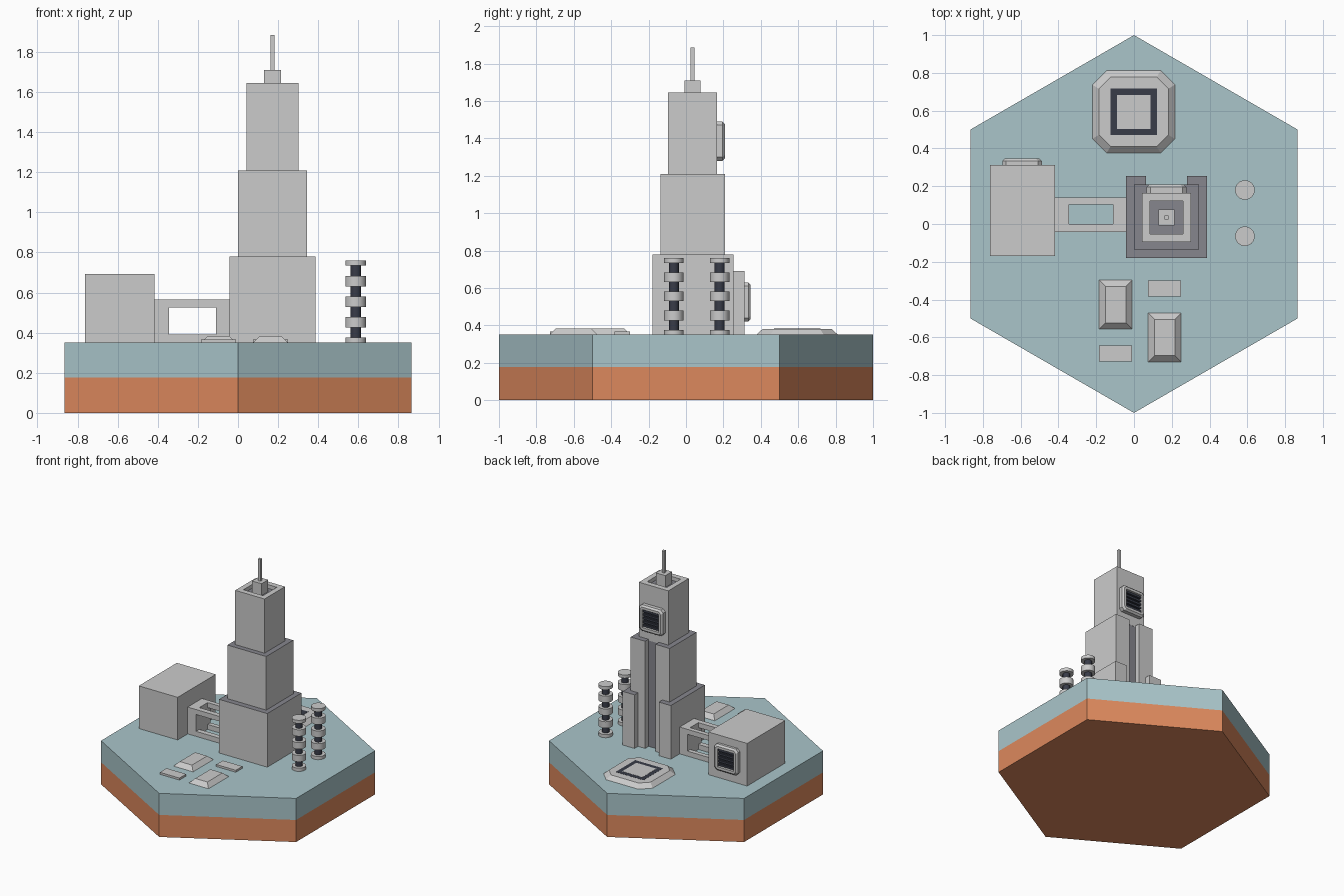
import bpy, bmesh, math

if "Cube" in bpy.data.objects:
    bpy.data.objects.remove(bpy.data.objects["Cube"])


def mat(name, rgb):
    m = bpy.data.materials.new(name)
    m.diffuse_color = (*rgb, 1)
    m.use_nodes = True
    m.node_tree.nodes["Principled BSDF"].inputs["Base Color"].default_value = m.diffuse_color
    return m


SOIL = mat("soil", (0.72, 0.25, 0.11))
GROUND = mat("ground", (0.40, 0.56, 0.59))
DARK = mat("dark", (0.04, 0.045, 0.065))
ROOF = mat("roof_grey", (0.24, 0.24, 0.27))


def loft(name, rings, material=None, smooth=False):
    """Closed solid through rings given as (outline points, z)."""
    bm = bmesh.new()
    loops = [[bm.verts.new((x, y, z)) for x, y in pts] for pts, z in rings]
    n = len(loops[0])
    bm.faces.new(loops[0])
    bm.faces.new(loops[-1])
    for a, b in zip(loops, loops[1:]):
        for i in range(n):
            bm.faces.new((a[i], a[(i + 1) % n], b[(i + 1) % n], b[i]))
    bmesh.ops.recalc_face_normals(bm, faces=bm.faces[:])
    me = bpy.data.meshes.new(name)
    bm.to_mesh(me)
    bm.free()
    ob = bpy.data.objects.new(name, me)
    bpy.context.collection.objects.link(ob)
    if material:
        me.materials.append(material)
    if smooth:
        bpy.ops.object.select_all(action='DESELECT')
        ob.select_set(True)
        bpy.context.view_layer.objects.active = ob
        bpy.ops.object.shade_smooth_by_angle(angle=math.radians(35))
    return ob


def prism(name, pts, z0, z1, material=None, smooth=False):
    return loft(name, [(pts, z0), (pts, z1)], material, smooth)


def rect(x0, x1, y0, y1, i=0):
    return [(x0 + i, y0 + i), (x1 - i, y0 + i), (x1 - i, y1 - i), (x0 + i, y1 - i)]


def box(name, x0, x1, y0, y1, z0, z1, material=None):
    return prism(name, rect(x0, x1, y0, y1), z0, z1, material)


def circle(cx, cy, r, n, start=0.0):
    return [(cx + r * math.cos(start + 2 * math.pi * k / n),
             cy + r * math.sin(start + 2 * math.pi * k / n)) for k in range(n)]


def octagon(h, c, cx=0, cy=0):
    """Square of half-size h with corners cut by c."""
    k = h - c
    return [(cx + x, cy + y) for x, y in ((h, -k), (h, k), (k, h), (-k, h),
                                          (-h, k), (-h, -k), (-k, -h), (k, -h))]


def cut(ob, *bounds):
    cutter = box(ob.name + "_cutter", *bounds)
    cutter.hide_render = True
    cutter.hide_viewport = True
    m = ob.modifiers.new("cut", 'BOOLEAN')
    m.operation = 'DIFFERENCE'
    m.solver = 'EXACT'
    m.object = cutter


def paint_top(ob):
    ob.data.materials.append(None)
    ob.data.materials.append(ROOF)
    for p in ob.data.polygons:
        if p.normal.z > 0.9:
            p.material_index = 1


# hexagonal ground tile
prism("soil_layer", circle(0, 0, 1, 6, math.pi / 2), 0, 0.177, SOIL)
prism("ground_layer", circle(0, 0, 1, 6, math.pi / 2), 0.177, 0.35, GROUND)
G = 0.35

# stepped tower, lower tiers open at the back
paint_top(prism("tower_lower", [
    (-0.042, -0.18), (0.386, -0.18), (0.386, 0.253), (0.28, 0.253),
    (0.28, 0.155), (0.064, 0.155), (0.064, 0.253), (-0.042, 0.253)], G, 0.78))
paint_top(prism("tower_middle", [
    (0, -0.135), (0.345, -0.135), (0.345, 0.208), (0.217, 0.208),
    (0.217, 0.15), (0.125, 0.15), (0.125, 0.208), (0, 0.208)], G, 1.21))
box("tower_groove", 0.12, 0.222, 0.145, 0.164, G, 1.208, ROOF)
upper = box("tower_upper", 0.042, 0.302, -0.095, 0.165, 1.2, 1.645)
cut(upper, 0.085, 0.259, -0.052, 0.122, 1.61, 1.7)
box("tower_roof", 0.08, 0.264, -0.057, 0.127, 1.60, 1.615, ROOF)
box("antenna_base", 0.13, 0.214, -0.007, 0.077, 1.61, 1.71)
box("antenna_mast", 0.161, 0.183, 0.024, 0.046, 1.71, 1.885)


# square louvred vents facing the back
def vent(name, cx, y, cz):
    frame = loft(name + "_frame", [(octagon(0.105, 0.02), -0.01),
                                   (octagon(0.105, 0.02), 0.025),
                                   (octagon(0.092, 0.018), 0.038)])
    frame.rotation_euler.x = -math.pi / 2
    frame.location = (cx, y, cz)
    cut(frame, cx - 0.072, cx + 0.072, y + 0.012, y + 0.1, cz - 0.072, cz + 0.072)
    box(name + "_back", cx - 0.075, cx + 0.075, y, y + 0.014, cz - 0.075, cz + 0.075, DARK)
    for k in range(5):
        z = cz + (k - 2) * 0.029
        box(f"{name}_slat_{k}", cx - 0.073, cx + 0.073, y + 0.01, y + 0.028,
            z - 0.008, z + 0.008, DARK)


vent("tower_vent", 0.172, 0.17, 1.385)
vent("annex_vent", -0.592, 0.308, 0.525)

# side building
box("annex", -0.762, -0.417, -0.17, 0.313, G, 0.692)

# open bridge frame between annex and tower
for k, (x0, x1) in enumerate(((-0.42, -0.343), (-0.11, -0.03))):
    box(f"bridge_end_{k}", x0, x1, -0.042, 0.14, G, 0.565)
for j, (y0, y1) in enumerate(((-0.042, 0), (0.104, 0.14))):
    for k, (z0, z1) in enumerate(((G, 0.39), (0.525, 0.565))):
        box(f"bridge_rail_{j}_{k}", -0.343, -0.11, y0, y1, z0, z1)

# ringed coil pillars
for j, cy in enumerate((-0.065, 0.18)):
    prism(f"coil_core_{j}", circle(0.587, cy, 0.027, 24), G, 0.75, DARK, True)
    for k in range(5):
        z = G + k * 0.1025
        z0, z1 = max(G, z - 0.026), min(0.76, z + 0.026)
        prism(f"coil_disc_{j}_{k}", circle(0.587, cy, 0.052, 24), z0, z1, None, True)

# landing pad
loft("landing_pad", [(octagon(0.218, 0.075, -0.002, 0.594), G),
                     (octagon(0.184, 0.062, -0.002, 0.594), 0.381)])
box("pad_marking", -0.125, 0.122, 0.47, 0.718, 0.36, 0.382, DARK)
box("pad_centre", -0.091, 0.088, 0.504, 0.684, 0.36, 0.383)

# low hatches and slabs at the front
for k, (x0, x1, y0, y1) in enumerate(((-0.184, -0.01, -0.556, -0.297),
                                      (0.075, 0.249, -0.73, -0.472))):
    loft(f"hatch_{k}", [(rect(x0, x1, y0, y1), G), (rect(x0, x1, y0, y1, 0.033), 0.383)])
box("slab_0", 0.075, 0.249, -0.383, -0.299, G, 0.366)
box("slab_1", -0.184, -0.01, -0.728, -0.643, G, 0.366)
